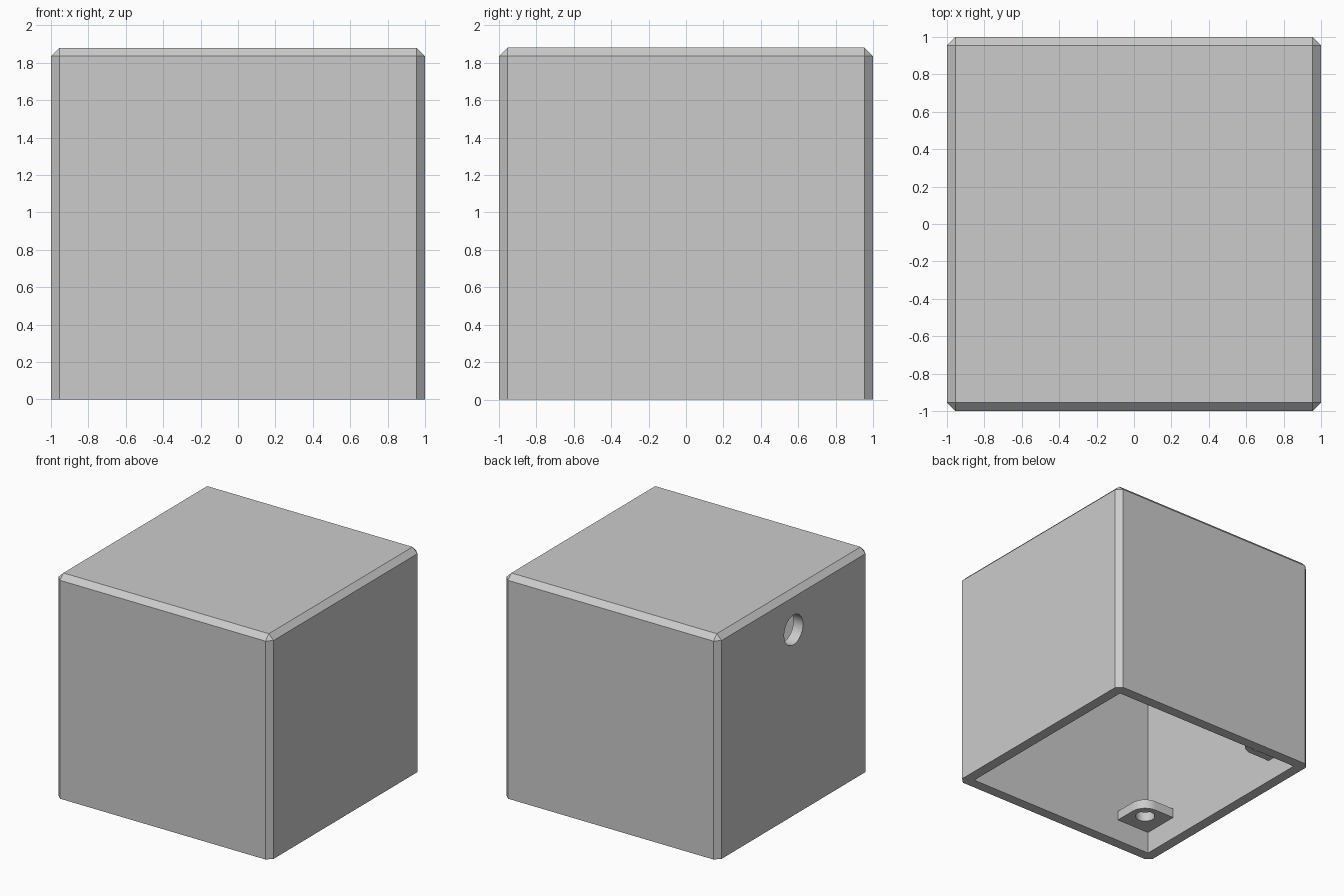
import bpy
import bmesh
from math import pi, cos, sin
from mathutils import Matrix, Vector

cube = bpy.data.objects.get("Cube")
if cube:
    bpy.data.objects.remove(cube, do_unlink=True)

HEIGHT = 1.88
CHAMFER = 0.045
WALL = 0.09
INNER = 1 - WALL
TAB = 0.315       # tab reach from the inner wall
TAB_HOLE = 0.185  # screw hole distance from the inner wall
TAB_Z, TAB_THICK = 0.19, 0.08

grey = bpy.data.materials.new("plain grey")
grey.use_nodes = True
grey.diffuse_color = (0.6, 0.6, 0.6, 1)
grey.node_tree.nodes["Principled BSDF"].inputs["Base Color"].default_value = (0.6, 0.6, 0.6, 1)


def add_object(name, bm):
    bmesh.ops.recalc_face_normals(bm, faces=bm.faces)
    mesh = bpy.data.meshes.new(name)
    bm.to_mesh(mesh)
    bm.free()
    mesh.materials.append(grey)
    obj = bpy.data.objects.new(name, mesh)
    bpy.context.collection.objects.link(obj)
    return obj


def box(name, half, z0, z1, chamfer=0):
    bm = bmesh.new()
    bmesh.ops.create_cube(bm, size=1)
    bmesh.ops.scale(bm, vec=(2 * half, 2 * half, z1 - z0), verts=bm.verts)
    bmesh.ops.translate(bm, vec=(0, 0, (z0 + z1) / 2), verts=bm.verts)
    if chamfer:
        # every edge except the open bottom rim
        edges = [e for e in bm.edges if max(v.co.z for v in e.verts) > z0 + 0.01]
        bmesh.ops.bevel(bm, geom=edges, offset=chamfer, segments=1, affect="EDGES")
    return add_object(name, bm)


def cylinder(name, radius, depth, centre, turn=Matrix()):
    bm = bmesh.new()
    bmesh.ops.create_cone(bm, cap_ends=True, segments=48, radius1=radius, radius2=radius,
                          depth=depth, matrix=Matrix.Translation(centre) @ turn)
    return add_object(name, bm)


def cut(obj, cutter):
    cutter.hide_render = True
    mod = obj.modifiers.new("cut", "BOOLEAN")
    mod.operation = "DIFFERENCE"
    mod.solver = "EXACT"
    mod.object = cutter
    bpy.context.view_layer.objects.active = obj
    bpy.ops.object.modifier_apply(modifier=mod.name)
    bpy.data.objects.remove(cutter, do_unlink=True)


def smooth(obj):
    bpy.ops.object.select_all(action="DESELECT")
    obj.select_set(True)
    bpy.context.view_layer.objects.active = obj
    bpy.ops.object.shade_smooth_by_angle(angle=pi / 6)


# Hollow shell, open underneath, with a round cable hole in one side
shell = box("box_shell", 1, 0, HEIGHT, CHAMFER)
cut(shell, box("cavity_cutter", INNER, -0.5, HEIGHT - WALL))
cut(shell, cylinder("side_hole_cutter", 0.125, 0.4, Vector((-1, 0, 1.56)),
                    Matrix.Rotation(pi / 2, 4, "Y")))
smooth(shell)


# Screw tabs in the two corners on the holed side
def screw_tab(name, side):
    sunk = -0.02  # slight overlap into the walls
    fillet = TAB - TAB_HOLE
    outline = [(sunk, sunk), (TAB, sunk)]
    for i in range(13):
        a = pi / 2 * i / 12
        outline.append((TAB_HOLE + fillet * cos(a), TAB_HOLE + fillet * sin(a)))
    outline.append((sunk, TAB))
    bm = bmesh.new()
    verts = [bm.verts.new((x - INNER, side * (INNER - y), TAB_Z)) for x, y in outline]
    face = bm.faces.new(verts)
    top = bmesh.ops.extrude_face_region(bm, geom=[face])["geom"]
    bmesh.ops.translate(bm, vec=(0, 0, TAB_THICK),
                        verts=[v for v in top if isinstance(v, bmesh.types.BMVert)])
    tab = add_object(name, bm)
    centre = Vector((TAB_HOLE - INNER, side * (INNER - TAB_HOLE), TAB_Z))
    cut(tab, cylinder("screw_hole_cutter", 0.077, 0.5, centre))
    smooth(tab)


screw_tab("front_screw_tab", -1)
screw_tab("back_screw_tab", 1)
